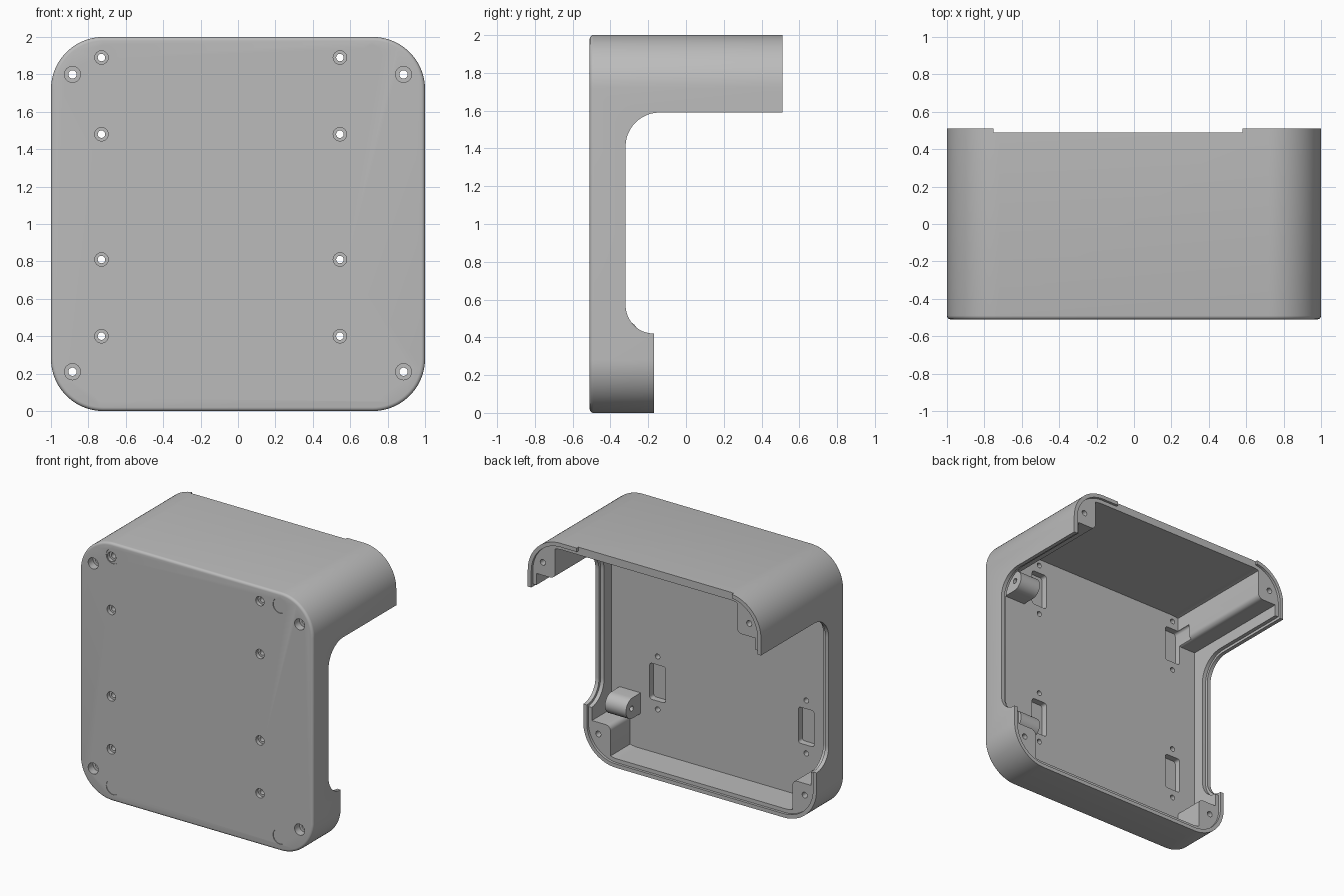
import bpy, bmesh, math
from mathutils import Vector

cube = bpy.data.objects.get("Cube")
if cube:
    bpy.data.objects.remove(cube, do_unlink=True)

grey = bpy.data.materials.new("plain_grey")
grey.use_nodes = True
grey.diffuse_color = (0.5, 0.5, 0.5, 1)
grey.node_tree.nodes["Principled BSDF"].inputs["Base Color"].default_value = (0.5, 0.5, 0.5, 1)


def arc(cx, cy, r, a0, a1, n=12):
    angles = [math.radians(a0 + (a1 - a0) * i / n) for i in range(n + 1)]
    return [(cx + r * math.cos(a), cy + r * math.sin(a)) for a in angles]


def rounded(x0, x1, z0, z1, r, n=12):
    return (arc(x1 - r, z1 - r, r, 0, 90, n) + arc(x0 + r, z1 - r, r, 90, 180, n)
            + arc(x0 + r, z0 + r, r, 180, 270, n) + arc(x1 - r, z0 + r, r, 270, 360, n))


def disc(x, z, r):
    return arc(x, z, r, 0, 360, 32)[:-1]


def prisms(name, outlines, axis, a, b):
    """Extrude each outline along x (outline in y, z) or y (outline in x, z)."""
    bm = bmesh.new()
    for pts in outlines:
        def ring(d):
            return [bm.verts.new((d, u, v) if axis == "x" else (u, d, v)) for u, v in pts]
        lo, hi = ring(a), ring(b)
        bm.faces.new(lo)
        bm.faces.new(hi)
        for i in range(len(pts)):
            j = (i + 1) % len(pts)
            bm.faces.new((lo[i], lo[j], hi[j], hi[i]))
    bmesh.ops.recalc_face_normals(bm, faces=bm.faces)
    mesh = bpy.data.meshes.new(name)
    bm.to_mesh(mesh)
    bm.free()
    mesh.materials.append(grey)
    ob = bpy.data.objects.new(name, mesh)
    bpy.context.collection.objects.link(ob)
    return ob


def boolean(target, tool, operation="DIFFERENCE"):
    mod = target.modifiers.new("cut", "BOOLEAN")
    mod.operation, mod.solver, mod.object = operation, "EXACT", tool
    bpy.ops.object.select_all(action="DESELECT")
    bpy.context.view_layer.objects.active = target
    target.select_set(True)
    bpy.ops.object.modifier_apply(modifier=mod.name)
    bpy.data.objects.remove(tool, do_unlink=True)


def smooth(ob):
    bpy.ops.object.select_all(action="DESELECT")
    bpy.context.view_layer.objects.active = ob
    ob.select_set(True)
    bpy.ops.object.shade_smooth_by_angle(angle=math.radians(30))


def opening(g):
    """Side profile (y, z) of the space behind the shell, grown by g."""
    stop = 270 - math.degrees(math.asin(g / (0.15 + g)))
    return ([(1, 3), (0.51 - g, 3), (0.51 - g, 1.59 + g)]
            + arc(-0.14, 1.41, 0.18 + g, 90, 180)
            + arc(-0.17, 0.57, 0.15 + g, 180, stop)
            + [(-0.17 - g, -1), (1, -1)])


FRONT, INNER = -0.51, -0.43
STEP = 0.02

# Outer shell with a softened front edge
shell = prisms("shell", [rounded(-1, 1, 0, 2, 0.28, 20)], "y", FRONT, 0.6)
bm = bmesh.new()
bm.from_mesh(shell.data)
edges = [e for e in bm.edges if all(abs(v.co.y - FRONT) < 1e-4 for v in e.verts)]
bmesh.ops.bevel(bm, geom=edges, offset=0.02, segments=4, profile=0.5, affect="EDGES")
bm.to_mesh(shell.data)
bm.free()

# Cavity, leaving a screw post in every corner
cavity = prisms("cavity", [rounded(-0.94, 0.94, 0.06, 1.94, 0.22, 16)], "y", INNER, 0.8)
posts = []
for x0, x1 in ((-1.2, -0.78), (0.78, 1.2)):
    for z0, z1 in ((-0.2, 0.3), (1.7, 2.2)):
        posts.append(rounded(x0, x1, z0, z1, 0.04, 6))
boolean(cavity, prisms("posts", posts, "y", -0.8, 1))
boolean(shell, cavity)

# Open back and sides, then the stepped rim inside the wall
boolean(shell, prisms("opening", [opening(0)], "x", -1.5, 1.5))
rim = prisms("rim", [opening(STEP)], "x", -1.5, 1.5)
boolean(rim, prisms("rim_limit", [rounded(-0.97, 0.97, 0.03, 1.97, 0.25, 16)], "y", -1, 0.9),
        "INTERSECT")
boolean(shell, rim)

# Shallow notch in the rear edge of the roof
boolean(shell, prisms("notch", [[(-0.75, 1.9), (0.58, 1.9), (0.58, 2.1), (-0.75, 2.1)]],
                      "y", 0.51 - STEP, 0.7))

# Shallow round foot seats on the front
boolean(shell, prisms("foot_seats", [disc(x, z, 0.058) for x in (-0.715, 0.715)
                                     for z in (0.11, 1.9)], "y", -0.6, FRONT + 0.005))

# Counterbored screw holes: corners and mounting points
corners = [(x, z) for x in (-0.885, 0.885) for z in (0.21, 1.8)]
mounts = [(x, z) for x in (-0.73, 0.545) for z in (0.4, 0.81, 1.48, 1.89)]
for points, r_hole, r_bore, depth in ((corners, 0.022, 0.043, 0.06), (mounts, 0.02, 0.036, 0.03)):
    boolean(shell, prisms("bores", [disc(x, z, r_bore) for x, z in points], "y", -0.6, FRONT + depth))
    boolean(shell, prisms("holes", [disc(x, z, r_hole) for x, z in points], "y", -0.7, 0.8))

# Rectangular pockets between each pair of mounting points
boolean(shell, prisms("pockets", [rounded(x - 0.068, x + 0.068, z - 0.14, z + 0.14, 0.02, 4)
                                  for x in (-0.73, 0.545) for z in (0.605, 1.685)],
                      "y", INNER - 0.05, -0.3))
smooth(shell)

# Rounded lugs with a cross hole, inside the left wall
for name, z in (("lower_lug", 0.41), ("upper_lug", 1.59)):
    outline = [(INNER - 0.01, z + 0.08), (INNER - 0.01, z - 0.08)] + arc(-0.33, z, 0.08, -90, 90)
    lug = prisms(name, [outline], "x", 0.69, 0.87)
    boolean(lug, prisms("lug_hole", [disc(-0.32, z, 0.02)], "x", 0.5, 1.0))
    smooth(lug)
